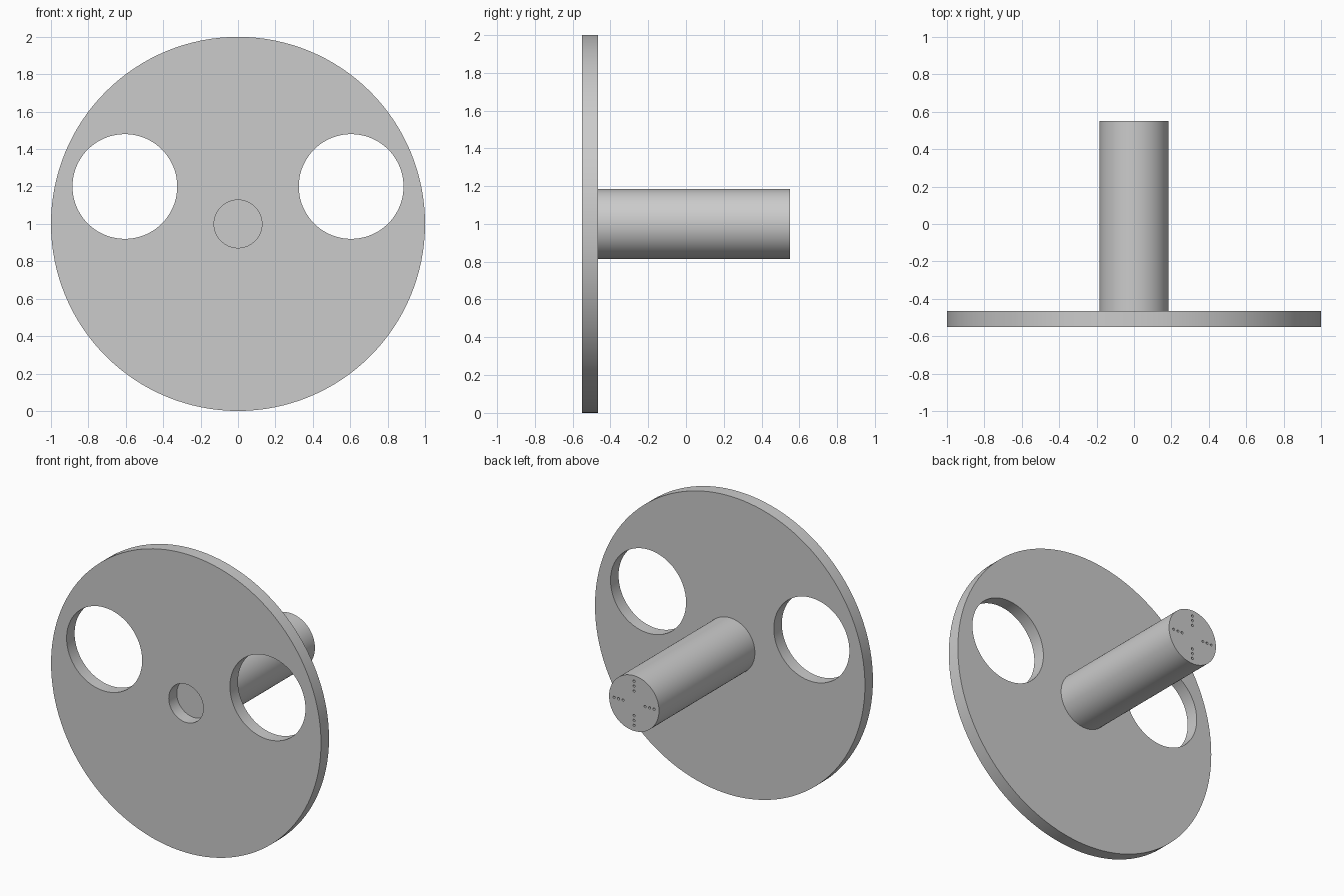
import bpy
import bmesh
from math import cos, sin, pi, radians
from mathutils import Matrix

cube = bpy.data.objects.get("Cube")
if cube:
    bpy.data.objects.remove(cube, do_unlink=True)

CENTRE_Z = 1.0
FRONT, DISC_BACK, SHAFT_END = -0.55, -0.465, 0.55

grey = bpy.data.materials.new("plain grey")
grey.use_nodes = True
colour = (0.6, 0.6, 0.6, 1)
grey.diffuse_color = colour
grey.node_tree.nodes["Principled BSDF"].inputs["Base Color"].default_value = colour


def rods(name, specs, y0, y1, sides):
    """Object holding cylinders along y; specs are (x, z, radius)."""
    bm = bmesh.new()
    for x, z, r in specs:
        place = Matrix.Translation((x, (y0 + y1) / 2, z)) @ Matrix.Rotation(pi / 2, 4, 'X')
        bmesh.ops.create_cone(bm, cap_ends=True, segments=sides, radius1=r,
                              radius2=r, depth=y1 - y0, matrix=place)
    mesh = bpy.data.meshes.new(name)
    bm.to_mesh(mesh)
    bm.free()
    mesh.materials.append(grey)
    obj = bpy.data.objects.new(name, mesh)
    bpy.context.collection.objects.link(obj)
    return obj


def cut_and_smooth(obj, cutter):
    """Apply the cutter, remove it, then smooth the curved walls."""
    cutter.hide_render = True
    mod = obj.modifiers.new("holes", 'BOOLEAN')
    mod.operation = 'DIFFERENCE'
    mod.solver = 'EXACT'
    mod.object = cutter
    bpy.ops.object.select_all(action='DESELECT')
    obj.select_set(True)
    bpy.context.view_layer.objects.active = obj
    bpy.ops.object.modifier_apply(modifier=mod.name)
    bpy.data.objects.remove(cutter, do_unlink=True)
    bpy.ops.object.shade_smooth_by_angle(angle=radians(30))


# Round plate with two large windows and a central bore
disc = rods("disc", [(0, CENTRE_Z, 1.0)], FRONT, DISC_BACK, 128)
windows = [(side * 0.605, 1.2, 0.28) for side in (-1, 1)]
bore = [(0, CENTRE_Z, 0.128)]
cut_and_smooth(disc, rods("disc_cutter", windows + bore, FRONT - 0.1, DISC_BACK + 0.1, 80))

# Shaft behind the plate, its front end closing the bore
shaft = rods("shaft", [(0, CENTRE_Z, 0.185)], DISC_BACK, SHAFT_END, 80)

# Cross of small pin holes in the shaft end
pins = [(r * cos(k * pi / 2), CENTRE_Z + r * sin(k * pi / 2), 0.008)
        for k in range(4) for r in (0.082, 0.115, 0.148)]
cut_and_smooth(shaft, rods("pin_cutter", pins, SHAFT_END - 0.06, SHAFT_END + 0.05, 20))
